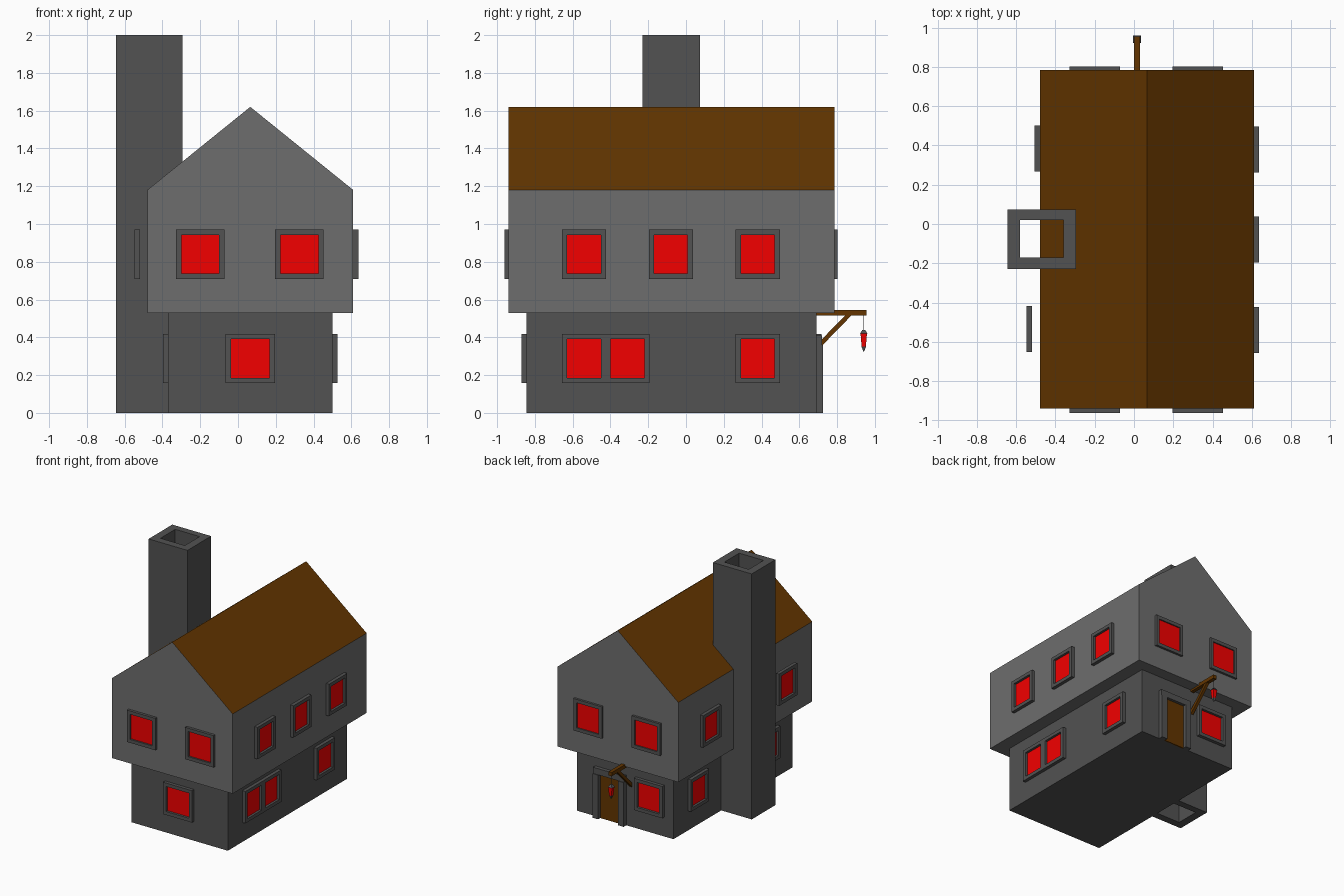
import bpy, bmesh
from math import pi
from mathutils import Vector

if "Cube" in bpy.data.objects:
    bpy.data.objects.remove(bpy.data.objects["Cube"])


def material(name, rgb):
    m = bpy.data.materials.new(name)
    m.diffuse_color = (*rgb, 1)
    m.use_nodes = True
    m.node_tree.nodes["Principled BSDF"].inputs["Base Color"].default_value = m.diffuse_color
    return m


RED = material("red_glass", (0.9, 0.0, 0.0))
WOOD = material("brown_wood", (0.125, 0.036, 0.0))
STONE = material("dark_stone", (0.085, 0.085, 0.085))
PLASTER = material("grey_plaster", (0.155, 0.155, 0.155))


def finish(name, bm, mat):
    bmesh.ops.recalc_face_normals(bm, faces=bm.faces)
    me = bpy.data.meshes.new(name)
    bm.to_mesh(me)
    bm.free()
    ob = bpy.data.objects.new(name, me)
    bpy.context.collection.objects.link(ob)
    me.materials.append(mat)
    return ob


def extrude(name, pts, vec, mat=STONE):
    """Prism: a flat profile swept along a vector."""
    bm = bmesh.new()
    f = bm.faces.new([bm.verts.new(p) for p in pts])
    r = bmesh.ops.extrude_face_region(bm, geom=[f])
    vs = [g for g in r["geom"] if isinstance(g, bmesh.types.BMVert)]
    bmesh.ops.translate(bm, verts=vs, vec=vec)
    return finish(name, bm, mat)


def box(name, x0, x1, y0, y1, z0, z1, mat=STONE):
    return extrude(name, [(x0, y0, z0), (x1, y0, z0), (x1, y1, z0), (x0, y1, z0)],
                   (0, 0, z1 - z0), mat)


def ring(name, us, vs, holes, place, n0, n1):
    """Plate on a grid of u/v lines with some cells left open, given thickness."""
    bm = bmesh.new()
    grid = {(i, j): bm.verts.new(place(u, n0, v))
            for i, u in enumerate(us) for j, v in enumerate(vs)}
    faces = [bm.faces.new([grid[i, j], grid[i + 1, j], grid[i + 1, j + 1], grid[i, j + 1]])
             for i in range(len(us) - 1) for j in range(len(vs) - 1) if (i, j) not in holes]
    r = bmesh.ops.extrude_face_region(bm, geom=faces)
    move = Vector(place(0, n1, 0)) - Vector(place(0, n0, 0))
    bmesh.ops.translate(bm, verts=[g for g in r["geom"] if isinstance(g, bmesh.types.BMVert)],
                        vec=move)
    return finish(name, bm, STONE)


# Wall directions: u runs along the wall, n outward, z up
SIDES = {
    "front": lambda u, n, z: (u, -n, z),
    "back": lambda u, n, z: (u, n, z),
    "right": lambda u, n, z: (n, u, z),
    "left": lambda u, n, z: (-n, u, z),
}


def window(side, wall, centres, zc, glass_w, out=0.027):
    place = SIDES[side]
    h, b = glass_w / 2, 0.028
    us = [centres[0] - h - b]
    for c in centres:
        us += [c - h, c + h]
    us.append(centres[-1] + h + b)
    vs = [zc - 0.13, zc - 0.102, zc + 0.102, zc + 0.13]
    holes = {(1 + 2 * k, 1) for k in range(len(centres))}
    ring(side + "_window_frame", us, vs, holes, place, wall, wall + out)
    for c in centres:
        pts = [place(c + s * h, wall, zc + t * 0.102)
               for s, t in ((-1, -1), (1, -1), (1, 1), (-1, 1))]
        vec = Vector(place(0, 0.008, 0)) - Vector(place(0, 0, 0))
        extrude(side + "_window_glass", pts, vec, RED)


# Ground floor
box("lower_storey", -0.37, 0.50, -0.845, 0.69, 0, 0.53)

# Overhanging upper floor with gable; the sloped faces are the brown roof
gable = [(-0.48, 0.53), (0.61, 0.53), (0.61, 1.18), (0.065, 1.62), (-0.48, 1.18)]
upper = extrude("upper_storey", [(x, -0.94, z) for x, z in gable], (0, 1.725, 0), PLASTER)
upper.data.materials.append(WOOD)
for p in upper.data.polygons:
    if 0.1 < p.normal.z < 0.99:
        p.material_index = 1

# Hollow chimney, open from top to bottom
ring("chimney", [-0.645, -0.58, -0.36, -0.295], [-0.23, -0.17, 0.02, 0.075], {(1, 1)},
     lambda u, n, v: (u, v, n), 0, 2)

# Upper windows
for x in (-0.20, 0.325):
    window("front", 0.94, [x], 0.84, 0.20, 0.022)
    window("back", 0.785, [x], 0.84, 0.20, 0.018)
for y in (-0.54, -0.08, 0.38):
    window("right", 0.61, [y], 0.84, 0.178)
window("left", 0.48, [0.385], 0.84, 0.178)
window("left", 0.52, [-0.535], 0.84, 0.178)

# Lower windows
window("front", 0.845, [0.065], 0.288, 0.205)
window("back", 0.69, [-0.16], 0.288, 0.20)
window("right", 0.50, [-0.54, -0.31], 0.288, 0.178)
window("right", 0.50, [0.38], 0.288, 0.178)
for y in (0.385, -0.535):
    window("left", 0.37, [y], 0.288, 0.178)

# Door with jambs and lintel
box("door", 0.105, 0.285, 0.685, 0.697, 0, 0.36, WOOD)
for x in (0.055, 0.285):
    box("door_jamb", x, x + 0.05, 0.685, 0.725, 0, 0.36)
box("door_lintel", 0.055, 0.335, 0.685, 0.72, 0.36, 0.41)

# Lantern bracket: beam and diagonal brace
box("bracket_beam", 0.0, 0.03, 0.68, 0.955, 0.515, 0.545, WOOD)
extrude("bracket_brace", [(0.003, y, z) for y, z in
        ((0.69, 0.325), (0.875, 0.515), (0.842, 0.515), (0.69, 0.36))], (0.024, 0, 0), WOOD)


# Hanging lantern, four-sided
def taper(name, z0, z1, r0, r1, mat=STONE):
    bpy.ops.mesh.primitive_cone_add(vertices=4, radius1=r0, radius2=r1, depth=z1 - z0,
                                    location=(0.015, 0.941, (z0 + z1) / 2),
                                    rotation=(0, 0, pi / 4))
    ob = bpy.context.object
    ob.name = name
    ob.data.materials.append(mat)


taper("lantern_cord", 0.435, 0.52, 0.003, 0.003)
taper("lantern_cap", 0.42, 0.44, 0.028, 0.009)
taper("lantern_glass", 0.352, 0.42, 0.016, 0.024, RED)
taper("lantern_tip", 0.325, 0.352, 0.003, 0.018)
